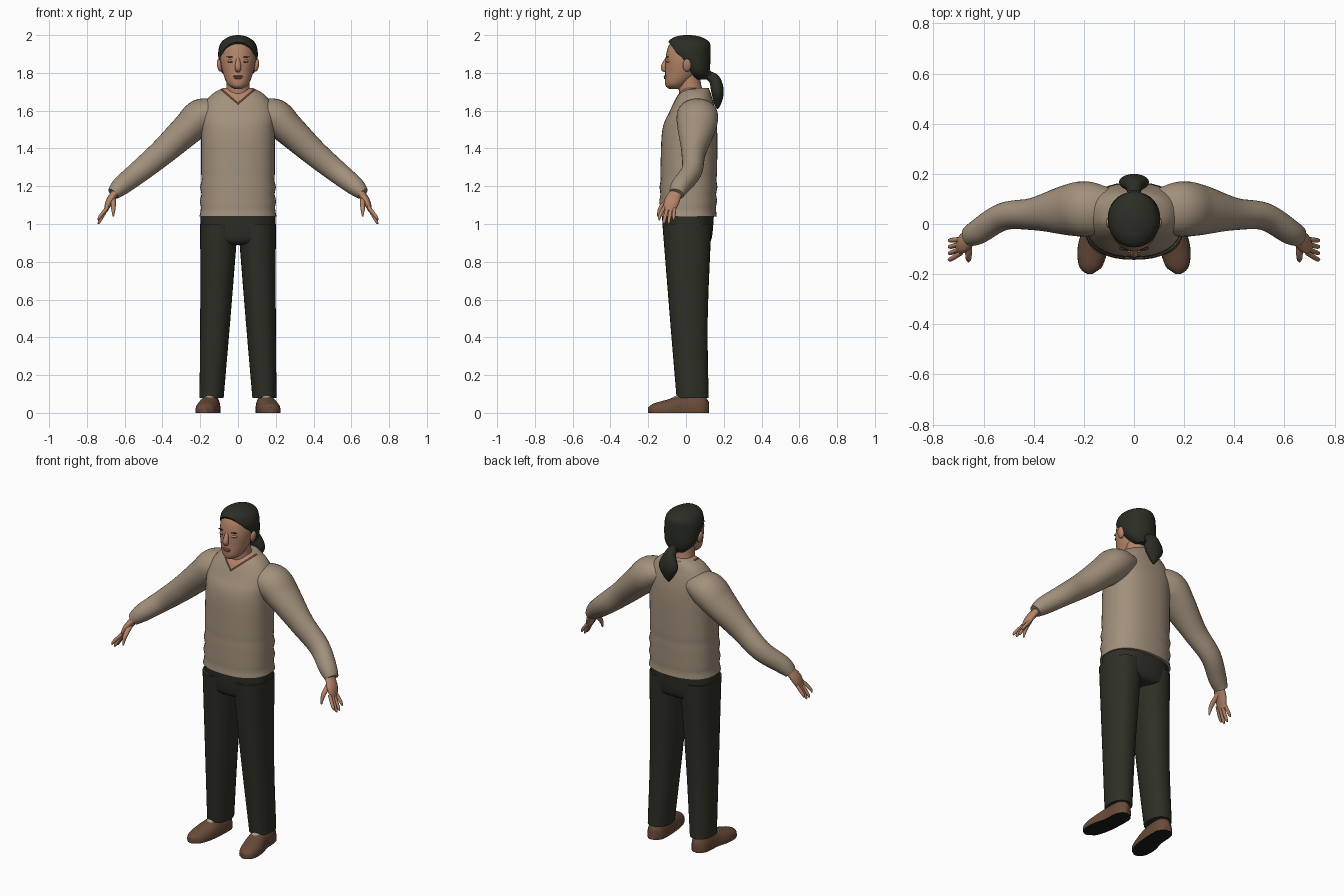
import bpy
import bmesh
from math import cos, sin, pi, radians
from mathutils import Vector, Matrix

if "Cube" in bpy.data.objects:
    bpy.data.objects.remove(bpy.data.objects["Cube"])

AXIS_X, AXIS_Y = Vector((True, False, False)), Vector((False, True, False))


def material(name, *rgb):
    mat = bpy.data.materials.new(name)
    mat.use_nodes = True
    mat.diffuse_color = (*rgb, 1)
    shader = mat.node_tree.nodes["Principled BSDF"]
    shader.inputs["Base Color"].default_value = mat.diffuse_color
    return mat


skin = material("skin", .46, .23, .14)
wool = material("tan_wool", .36, .28, .2)
trim = material("dark_brown_trim", .09, .04, .03)
cloth = material("dark_trousers", .027, .028, .019)
black = material("black_hair", .024, .027, .018)
leather = material("brown_leather", .14, .07, .04)
rubber = material("dark_sole", .01, .01, .01)
lip = material("lip", .33, .14, .1)
beige = material("beige_sock", .4, .34, .26)


def everything(bm):
    return bm.verts[:] + bm.edges[:] + bm.faces[:]


def finish(name, bm, materials, mirror=False):
    """Turn a bmesh into a smooth shaded object, mirrored left to right if asked."""
    bmesh.ops.recalc_face_normals(bm, faces=bm.faces)
    mesh = bpy.data.meshes.new(name)
    bm.to_mesh(mesh)
    bm.free()
    for mat in materials:
        mesh.materials.append(mat)
    mesh.shade_smooth()
    mesh.set_sharp_from_angle(angle=radians(50))
    part = bpy.data.objects.new(name, mesh)
    bpy.context.collection.objects.link(part)
    if mirror:
        modifier = part.modifiers.new("mirror", "MIRROR")
        modifier.use_mirror_merge = False


def smooth_path(rings, steps):
    """Spline through rings of (x, y, z, half width, half depth)."""
    points = [rings[0], *rings, rings[-1]]
    path = []
    for before, start, end, after in zip(points, points[1:], points[2:], points[3:]):
        for step in range(steps):
            t = step / steps
            path.append([b + t * (c - a) / 2 + t * t * (a - 2.5 * b + 2 * c - d / 2)
                         + t ** 3 * (1.5 * (b - c) + (d - a) / 2)
                         for a, b, c, d in zip(before, start, end, after)])
    path.append(rings[-1])
    return path


def signed_power(value, power):
    return abs(value) ** power * (1 if value > 0 else -1)


def loft(rings, width_axis=None, sides=28, steps=6, power=1):
    """Skin over rings; level rings without a width axis, else square to the path."""
    bm = bmesh.new()
    path = smooth_path(rings, steps)
    centres = [Vector(ring[:3]) for ring in path]
    loops = []
    for index, (centre, ring) in enumerate(zip(centres, path)):
        across, over = AXIS_X, AXIS_Y
        if width_axis:
            following = centres[min(index + 1, len(centres) - 1)]
            along = (following - centres[max(index - 1, 0)]).normalized()
            across = (width_axis - along * width_axis.dot(along)).normalized()
            over = along.cross(across)
        loop = []
        for side in range(sides):
            angle = 2 * pi * side / sides
            width = signed_power(cos(angle), power) * ring[-2]
            depth = signed_power(sin(angle), power) * ring[-1]
            loop.append(bm.verts.new(centre + across * width + over * depth))
        loops.append(loop)
    for lower, upper in zip(loops, loops[1:]):
        for side in range(sides):
            bm.faces.new((lower[side - 1], lower[side], upper[side], upper[side - 1]))
    bm.faces.new(loops[0])
    bm.faces.new(loops[-1])
    return bm


def column(*rows, **options):
    """Central loft from rows of (height, y, half width, half depth)."""
    return loft([(0, y, z, width, depth) for z, y, width, depth in rows], **options)


def ball(name, mat, centre, radii, mirror=False, tilt=0):
    bm = bmesh.new()
    bmesh.ops.create_uvsphere(bm, u_segments=20, v_segments=12, radius=1)
    place = Matrix.Translation(centre) @ Matrix.Rotation(radians(tilt), 4, "Y")
    bm.transform(place @ Matrix.Diagonal((*radii, 1)))
    finish(name, bm, [mat], mirror)


# Sweater body with soft folds above the hem
body = column((1.04, .01, .2, .15), (1.3, .015, .195, .15), (1.5, .02, .195, .145),
              (1.6, .035, .195, .12), (1.68, .045, .145, .09), (1.72, .055, .08, .065),
              sides=40, steps=8, power=.85)
for vert in body.verts:
    if vert.co.z < 1.25:
        vert.co.xy *= 1 + .02 * sin(vert.co.z * 80)

# V neckline cut into the sweater, with a dark edge
tips, slope = (1.63, 1.645), .85
for tip in tips:
    for lean in (-slope, slope):
        bmesh.ops.bisect_plane(body, geom=everything(body),
                               plane_co=(0, 0, tip), plane_no=(lean, 0, 1))
for face in body.faces:
    middle = face.calc_center_median()
    if middle.y < .05:
        face.material_index = sum(middle.z > tip + slope * abs(middle.x) for tip in tips)
finish("sweater_body", body, [wool, trim, skin])

# Sleeves
sleeves = [(.1, .05, 1.6, .09, .06), (.19, .06, 1.57, .11, .095), (.27, .055, 1.5, .1, .085),
           (.4, .04, 1.38, .065, .07), (.52, .03, 1.28, .055, .06),
           (.62, -.03, 1.2, .05, .05), (.66, -.05, 1.16, .04, .035)]
finish("sleeves", loft(sleeves, AXIS_Y), [wool], mirror=True)

# Hands: palm, four fanned fingers and a thumb
palms = [(.64, -.045, 1.18, .03, .02), (.68, -.075, 1.12, .04, .02), (.7, -.09, 1.07, .03, .01)]
finish("palms", loft(palms, AXIS_Y, sides=16), [skin], mirror=True)
for number, name in enumerate(("index", "middle", "ring", "little")):
    root, spread = -.115 + .018 * number, -.14 + .025 * number
    low = 1.02 if name in ("index", "little") else 1
    finger = [(.69, root, 1.09, .01, .01), (.73, spread, low + .02, .009, .009),
              (.74, spread, low, .003, .003)]
    finish(name + "_fingers", loft(finger, AXIS_Y, sides=10), [skin], mirror=True)
thumbs = [(.66, -.07, 1.14, .014, .014), (.66, -.13, 1.09, .013, .013),
          (.66, -.15, 1.04, .004, .004)]
finish("thumbs", loft(thumbs, AXIS_Y, sides=10), [skin], mirror=True)

# Trousers: a seat and two tapering legs
seat = column((.89, .01, .15, .09), (.92, .01, .195, .125), (1.05, .01, .198, .138), power=.85)
finish("trouser_seat", seat, [cloth])
legs = [(.14, .035, .08, .064, .085), (.12, .015, .5, .08, .1), (.1, .005, 1, .1, .13)]
finish("trouser_legs", loft(legs, power=.9), [cloth], mirror=True)

# Shoes, flattened at the ground with dark undersides, and socks
shoes = [(.14, .12, .01, .02, .05), (.145, .08, .01, .05, .09), (.15, -.02, .01, .055, .085),
         (.165, -.1, .01, .06, .06), (.175, -.17, .01, .045, .04), (.175, -.2, .01, .01, .02)]
bm = loft(shoes, AXIS_X, power=.85)
for vert in bm.verts:
    vert.co.z = max(vert.co.z, 0)
bmesh.ops.recalc_face_normals(bm, faces=bm.faces)
for face in bm.faces:
    face.material_index = int(face.normal.z < -.6)
finish("shoes", bm, [leather, rubber], mirror=True)
ball("socks", beige, (.15, -.03, .075), (.03, .04, .02), mirror=True)

# Neck and head
neck = column((1.64, .035, .07, .07), (1.74, .02, .06, .06), (1.8, .015, .06, .06))
finish("neck", neck, [skin])
head = column((1.715, -.06, .02, .03), (1.74, -.05, .055, .06), (1.8, -.02, .08, .09),
              (1.88, 0, .094, .108), (1.95, .01, .08, .098), (1.985, .01, .03, .05))
finish("head", head, [skin])

# Face details
nose = [(0, -.1, 1.88, .008, .008), (0, -.118, 1.83, .017, .016), (0, -.105, 1.81, .012, .01)]
finish("nose", loft(nose, AXIS_X, sides=14), [skin])
ball("upper_lip", lip, (0, -.109, 1.782), (.026, .009, .005))
ball("lower_lip", lip, (0, -.108, 1.773), (.022, .01, .006))
ball("chin", skin, (0, -.09, 1.74), (.03, .02, .02))
ball("eyelids", skin, (.036, -.092, 1.862), (.02, .013, .01), mirror=True)
ball("eye_lines", black, (.037, -.1, 1.858), (.016, .006, .002), mirror=True, tilt=-6)
ball("eyebrows", black, (.039, -.098, 1.884), (.022, .006, .003), mirror=True, tilt=-5)
ball("ears", skin, (.098, .005, 1.84), (.013, .022, .034), mirror=True, tilt=10)

# Swept-back hair, sliced along the hairline
hair = column((1.765, .075, .045, .035), (1.81, .055, .09, .07), (1.9, .02, .105, .11),
              (1.96, .015, .09, .11), (1.99, .01, .05, .07), (2, .01, .01, .02))
cut = bmesh.ops.bisect_plane(hair, geom=everything(hair), plane_co=(0, -.09, 1.96),
                             plane_no=(0, -1.35, -1), clear_outer=True)
hairline = [item for item in cut["geom_cut"] if isinstance(item, bmesh.types.BMEdge)]
bmesh.ops.holes_fill(hair, edges=hairline, sides=0)
finish("hair", hair, [black])

# Ponytail and its tie
ponytail = [(0, .1, 1.795, .02, .02), (0, .15, 1.765, .035, .03), (0, .167, 1.7, .06, .033),
            (0, .167, 1.64, .03, .02), (0, .165, 1.61, .005, .005)]
finish("ponytail", loft(ponytail, AXIS_X, sides=20), [black])
ball("hair_tie", trim, (0, .128, 1.787), (.027, .008, .026))
